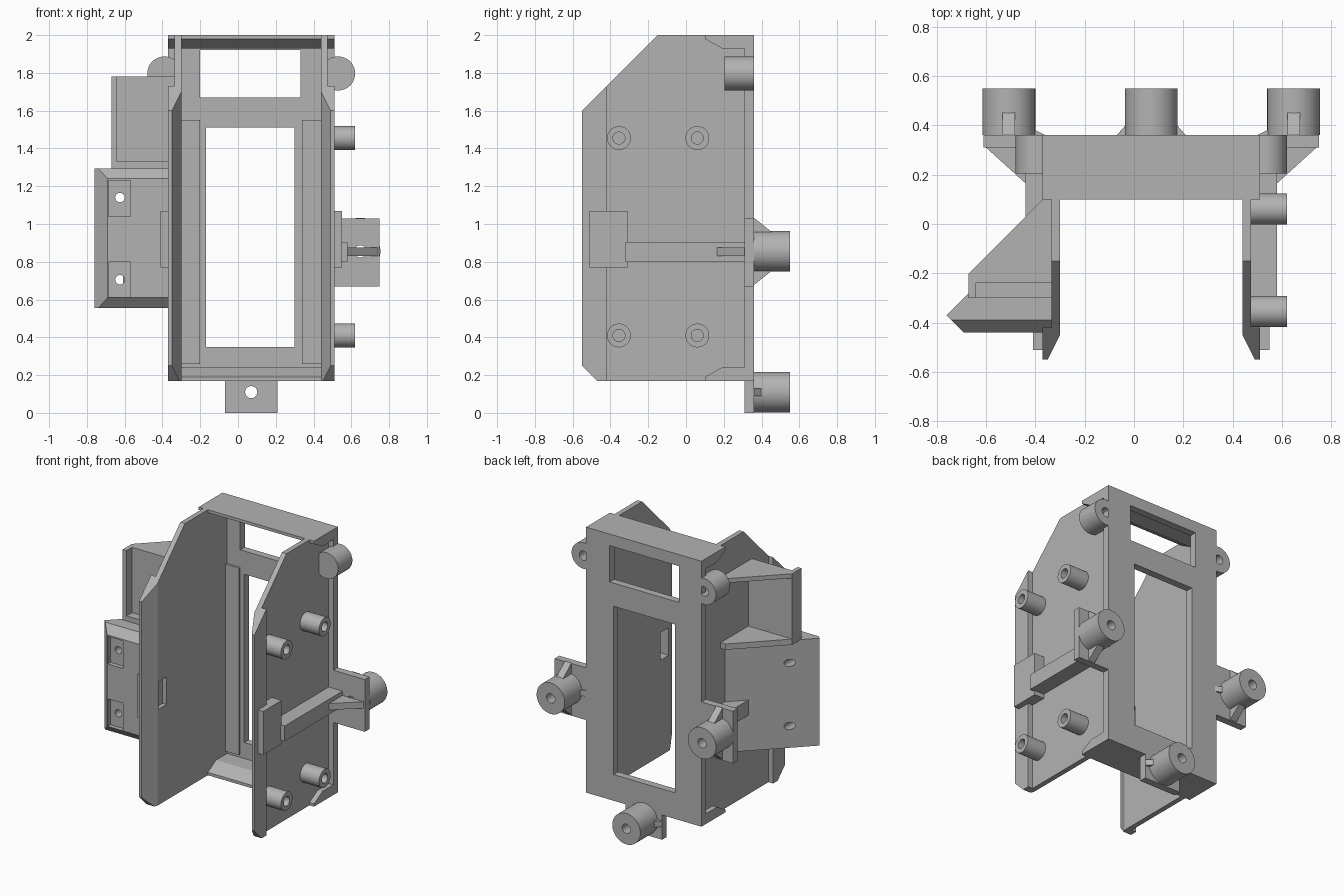
import bpy, bmesh, math
from mathutils import Vector

cube = bpy.data.objects.get("Cube")
if cube:
    bpy.data.objects.remove(cube, do_unlink=True)

grey = bpy.data.materials.new("plain_grey")
grey.use_nodes = True
grey.diffuse_color = (0.45, 0.45, 0.45, 1)
grey.node_tree.nodes["Principled BSDF"].inputs["Base Color"].default_value = grey.diffuse_color

MID = 0.07                    # centre plane of the frame
BACK, PLATE = 0.36, 0.31      # back plate faces


def finish(name, bm):
    bmesh.ops.recalc_face_normals(bm, faces=bm.faces)
    me = bpy.data.meshes.new(name)
    bm.to_mesh(me)
    bm.free()
    me.materials.append(grey)
    ob = bpy.data.objects.new(name, me)
    bpy.context.collection.objects.link(ob)
    return ob


def prism(name, pts, axis, a, b, cut=None):
    """Extrude a 2D outline along an axis, optionally sliced by planes."""
    place = {"x": lambda u, v, w: (w, u, v),
             "y": lambda u, v, w: (u, w, v),
             "z": lambda u, v, w: (u, v, w)}[axis]
    bm = bmesh.new()
    face = bm.faces.new([bm.verts.new(place(u, v, a)) for u, v in pts])
    ext = bmesh.ops.extrude_face_region(bm, geom=[face])
    shift = Vector(place(0, 0, b - a))
    bmesh.ops.translate(bm, vec=shift, verts=[g for g in ext["geom"] if isinstance(g, bmesh.types.BMVert)])
    bmesh.ops.recalc_face_normals(bm, faces=bm.faces)
    for co, no in cut or []:
        bmesh.ops.bisect_plane(bm, geom=bm.verts[:] + bm.edges[:] + bm.faces[:],
                               plane_co=co, plane_no=no, clear_outer=True)
        bmesh.ops.holes_fill(bm, edges=[e for e in bm.edges if e.is_boundary])
    return finish(name, bm)


def box(name, x, y, z):
    return prism(name, [(x[0], y[0]), (x[1], y[0]), (x[1], y[1]), (x[0], y[1])], "z", *z)


def rod(name, axis, u, v, r, a, b):
    n = 48
    pts = [(u + r * math.cos(2 * math.pi * i / n), v + r * math.sin(2 * math.pi * i / n)) for i in range(n)]
    return prism(name, pts, axis, a, b)


def carve(ob, *cutters):
    """Subtract cutters from an object, then discard them."""
    bpy.context.view_layer.objects.active = ob
    for c in cutters:
        m = ob.modifiers.new("cut", "BOOLEAN")
        m.operation, m.solver, m.object = "DIFFERENCE", "EXACT", c
        bpy.ops.object.modifier_apply(modifier=m.name)
        bpy.data.objects.remove(c, do_unlink=True)
    return ob


def smooth(ob):
    bpy.ops.object.select_all(action="DESELECT")
    ob.select_set(True)
    bpy.context.view_layer.objects.active = ob
    bpy.ops.object.shade_smooth_by_angle(angle=math.radians(30))


def tube(name, axis, u, v, r, a, b, hole_a, hole_b):
    smooth(carve(rod(name, axis, u, v, r, a, b), rod("cutter", axis, u, v, 0.032, hole_a, hole_b)))


# Back frame with top and bottom lips and two openings
channel = [(BACK, 0.17), (BACK, 2), (0.10, 2), (0.10, 1.98), (0.19, 1.93), (PLATE, 1.93),
           (PLATE, 0.24), (0.19, 0.24), (0.10, 0.19), (0.10, 0.17)]
carve(prism("back_frame", channel, "x", MID - 0.44, MID + 0.44),
      box("cutter", (-0.20, 0.33), (0.25, 0.5), (1.67, 1.92)),
      box("cutter", (-0.17, 0.30), (0.25, 0.5), (0.35, 1.51)))

# Lower mounting tab and boss
carve(box("lower_tab", (-0.07, 0.21), (PLATE, BACK), (0, 0.18)),
      rod("cutter", "y", MID, 0.11, 0.032, 0.2, 0.5))
tube("lower_boss", "y", MID, 0.11, 0.107, BACK, 0.55, 0.3, 0.6)

wall = [(-0.55, 0.25), (-0.47, 0.17), (BACK, 0.17), (BACK, 2), (-0.15, 2), (-0.55, 1.6)]
rim = [(-0.55, 0.25), (-0.47, 0.17), (-0.42, 0.17), (-0.42, 1.73), (-0.55, 1.6)]

for s, side in ((1, "left"), (-1, "right")):
    def X(d):
        return MID + s * d

    def span(a, b):
        return tuple(sorted((X(a), X(b))))

    # Side wall with thick, chamfered front rim and a latch pocket
    bevel = [((X(0.37), -0.45, 0), (-0.10 * s, -0.05, 0))]
    parts = [prism(side + "_wall", wall, "x", *span(0.37, 0.405), cut=bevel),
             prism(side + "_wall_rim", rim, "x", *span(0.40, 0.44), cut=bevel),
             box(side + "_latch_housing", span(0.40, 0.48), (-0.51, -0.31), (0.77, 1.07))]
    for p in parts:
        carve(p, box("cutter", span(0.3, 0.455), (-0.44, -0.35), (0.83, 1.02)))
    box(side + "_inner_strip", span(0.27, 0.37), (0.295, PLATE), (0.26, 1.55))
    box(side + "_side_rail", span(0.40, 0.51), (-0.32, PLATE), (0.80, 0.905))

    # Side ear with boss and its stiffening ribs
    bx, bz = X(0.577), 0.855
    carve(box(side + "_ear", span(0.43, 0.68), (PLATE, BACK), (0.67, 1.03)),
          rod("cutter", "y", bx, bz, 0.032, 0.2, 0.5))
    tube(side + "_boss", "y", bx, bz, 0.107, BACK, 0.55, 0.3, 0.6)
    prism(side + "_ear_gusset", [(X(0.50), 0.165), (X(0.51), 0.165), (X(0.67), PLATE), (X(0.50), PLATE)],
          "z", 0.83, 0.875)
    for t, end in ((1, "upper"), (-1, "lower")):
        prism(f"{side}_{end}_boss_rib", [(BACK, bz + 0.178 * t), (0.47, bz + 0.09 * t), (BACK, bz + 0.09 * t)],
              "x", bx - 0.025, bx + 0.025)
    prism(side + "_inner_boss_rib", [(X(0.43), BACK), (X(0.48), 0.385), (X(0.48), BACK)], "z", 0.835, 0.875)
    prism(side + "_lower_tab_rib", [(X(0.14), BACK), (X(0.10), 0.405), (X(0.10), BACK)], "z", 0.09, 0.13)

    # Upper corner post with blind hole in the back
    tube(side + "_upper_post", "y", X(0.46), 1.797, 0.09, 0.205, BACK, 0.25, 0.4)

# Screw posts on the left wall
for y in (-0.355, 0.06):
    for z in (0.41, 1.455):
        tube("screw_post", "x", y, z, 0.063, 0.46, 0.62, 0.5, 0.7)

# Upper side bracket: triangular shelves, wall and flange
wx = -0.33
box("bracket_wall", (-0.65, wx), (-0.24, -0.20), (1.30, 1.78))
box("bracket_flange", (-0.67, -0.64), (-0.30, -0.20), (1.30, 1.78))
prism("bracket_top_shelf", [(wx, 0.10), (-0.37, 0.10), (-0.67, -0.20), (-0.67, -0.24), (wx, -0.24)], "z", 1.75, 1.78)
prism("bracket_lower_shelf", [(wx, 0.10), (-0.37, 0.10), (-0.67, -0.20), (-0.67, -0.30), (wx, -0.30)],
      "z", 1.29, 1.33)

# Lower side bracket: wedge block with chamfered front and two bolt pockets
slopes = [((0, -0.39, 1.295), (0, -0.055, 0.05)), ((0, -0.39, 0.555), (0, -0.055, -0.05))]
block = prism("bracket_block", [(wx, 0.06), (-0.76, -0.37), (-0.69, -0.44), (wx, -0.44)],
              "z", 0.555, 1.295, cut=slopes)
for z0, zh in ((0.61, 0.705), (1.04, 1.14)):
    carve(block, box("cutter", (-0.685, -0.57), (-0.6, -0.41), (z0, z0 + 0.19)),
          rod("cutter", "y", -0.625, zh, 0.025, -0.6, 0.2))
